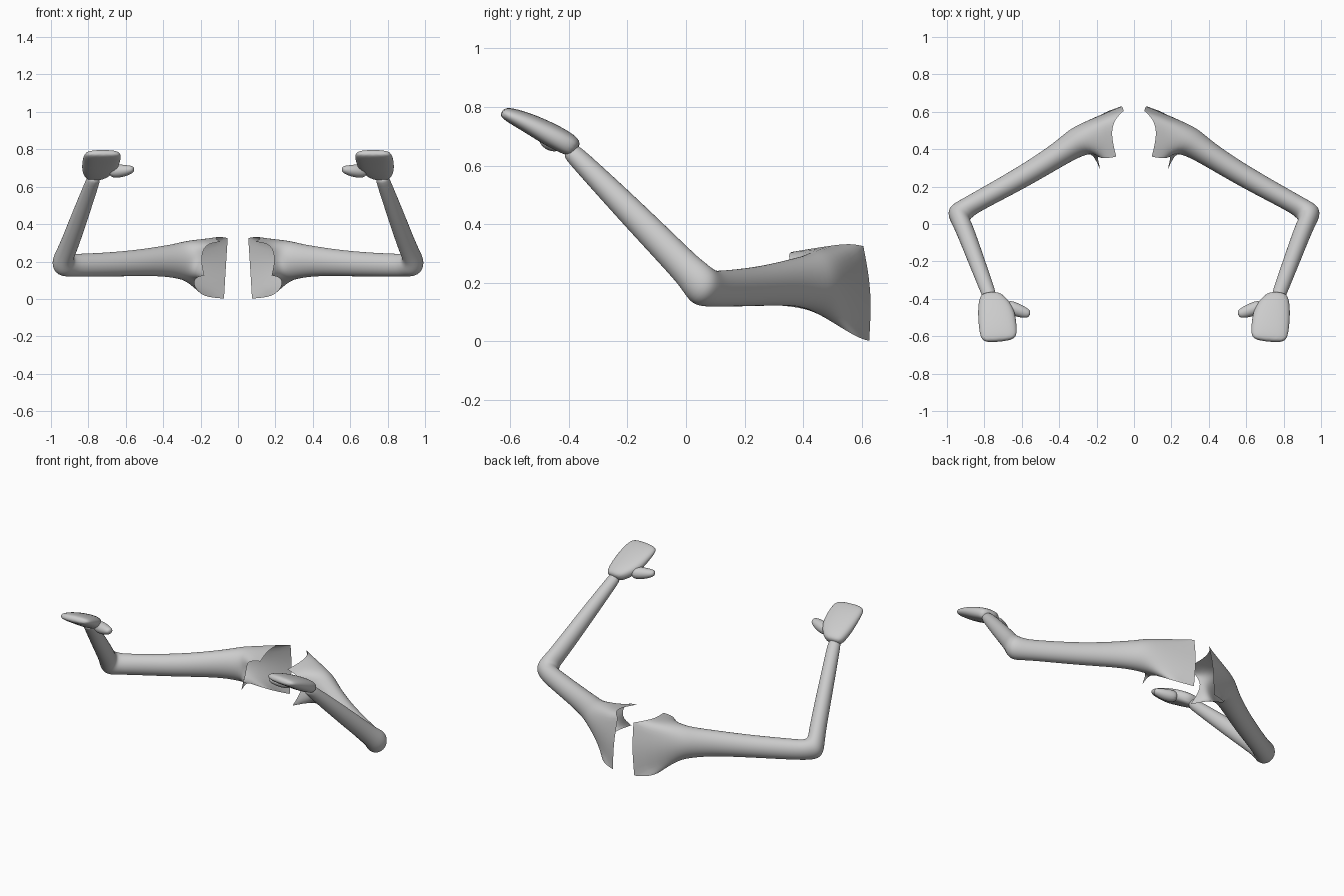
import bpy, bmesh
from math import sin, cos, pi
from mathutils import Vector

cube = bpy.data.objects.get("Cube")
if cube:
    bpy.data.objects.remove(cube)

SIDES = 12
GROW = 1.045  # makes up for the shrinkage of subdivision

grey = bpy.data.materials.new("light_grey")
grey.use_nodes = True
colour = (0.6, 0.6, 0.6, 1)
grey.diffuse_color = colour
grey.node_tree.nodes["Principled BSDF"].inputs["Base Color"].default_value = colour


def ring(centre, heading, half_width, half_height, power=1.0):
    """Oval cross-section, from the top round to the outer side."""
    heading = Vector(heading).normalized()
    side = Vector((-heading.y, heading.x, 0)).normalized()
    up = heading.cross(side)

    def squared(v):
        return (1 if v > 0 else -1) * abs(v) ** power

    pts = []
    for k in range(SIDES):
        a = 2 * pi * k / SIDES
        pts.append(Vector(centre) + side * squared(sin(a)) * half_width * GROW
                   + up * squared(cos(a)) * half_height * GROW)
    return pts


def loft(name, rings, cap_start, sharp=()):
    """Skin the rings, smooth the skin and mirror it to the other side."""
    bm = bmesh.new()
    crease = bm.verts.layers.float.new("crease_vert")
    rows = [[bm.verts.new(p) for p in r] for r in rings]
    for a, b in zip(rows, rows[1:]):
        for k in range(SIDES):
            j = (k + 1) % SIDES
            bm.faces.new((a[k], a[j], b[j], b[k]))
    bm.faces.new(rows[-1])
    if cap_start:
        bm.faces.new(rows[0])
    for k in sharp:
        rows[0][k][crease] = 1.0
    bmesh.ops.recalc_face_normals(bm, faces=bm.faces)
    for f in bm.faces:
        f.smooth = True
    mesh = bpy.data.meshes.new(name)
    bm.to_mesh(mesh)
    bm.free()
    mesh.materials.append(grey)
    obj = bpy.data.objects.new(name, mesh)
    bpy.context.collection.objects.link(obj)
    obj.modifiers.new("mirror", "MIRROR").use_mirror_merge = False
    sub = obj.modifiers.new("smooth", "SUBSURF")
    sub.levels = sub.render_levels = 2


# Open shoulder edge: neckline, back panel, armpit, front point, front panel
shoulder_edge = [Vector(p) for p in (
    (.125, .48, .325), (.105, .56, .335), (.055, .605, .325),
    (.065, .635, .17), (.075, .625, .002), (.19, .59, .01),
    (.235, .5, .065), (.235, .42, .115), (.18, .29, .125),
    (.20, .375, .21), (.18, .345, .295), (.095, .36, .305))]

upper = Vector((.868, -.497, 0))
fore = Vector((-.257, -.68, .687))

# Upper arm, elbow and forearm
arm_rings = [shoulder_edge] + [ring(*s) for s in (
    ((.27, .455, .205), upper, .085, .108),
    ((.33, .422, .203), upper, .074, .092),
    ((.42, .36, .202), upper, .063, .078),
    ((.6, .248, .187), upper, .058, .066),
    ((.85, .113, .179), upper, .052, .061),
    ((.9, .082, .18), upper * 2 + fore, .058, .064),
    ((.936, .056, .187), upper + fore, .066, .07),
    ((.934, .025, .222), upper + fore * 2, .056, .062),
    ((.912, -.01, .26), fore, .049, .055),
    ((.845, -.19, .444), fore, .044, .048),
    ((.775, -.375, .632), fore, .038, .034),
    ((.768, -.4, .655), fore, .034, .03))]
loft("arm", arm_rings, False, sharp=(2, 4, 8, 11))

# Mitten hand
palm = (-.08, -.85, .5)
hand_rings = [ring(c, palm, w, h, .75) for c, w, h in (
    ((.77, -.37, .652), .042, .028),
    ((.757, -.4, .672), .072, .038),
    ((.738, -.46, .704), .096, .04),
    ((.73, -.53, .742), .1, .034),
    ((.724, -.59, .769), .098, .027),
    ((.72, -.628, .785), .082, .017))]
loft("hand", hand_rings, True)

# Thumb
thumb_rings = [ring(c, (-1, -.35, .05), w, h) for c, w, h in (
    ((.69, -.435, .68), .036, .034),
    ((.63, -.458, .684), .036, .036),
    ((.585, -.474, .688), .03, .026),
    ((.555, -.484, .694), .018, .015))]
loft("thumb", thumb_rings, True)
